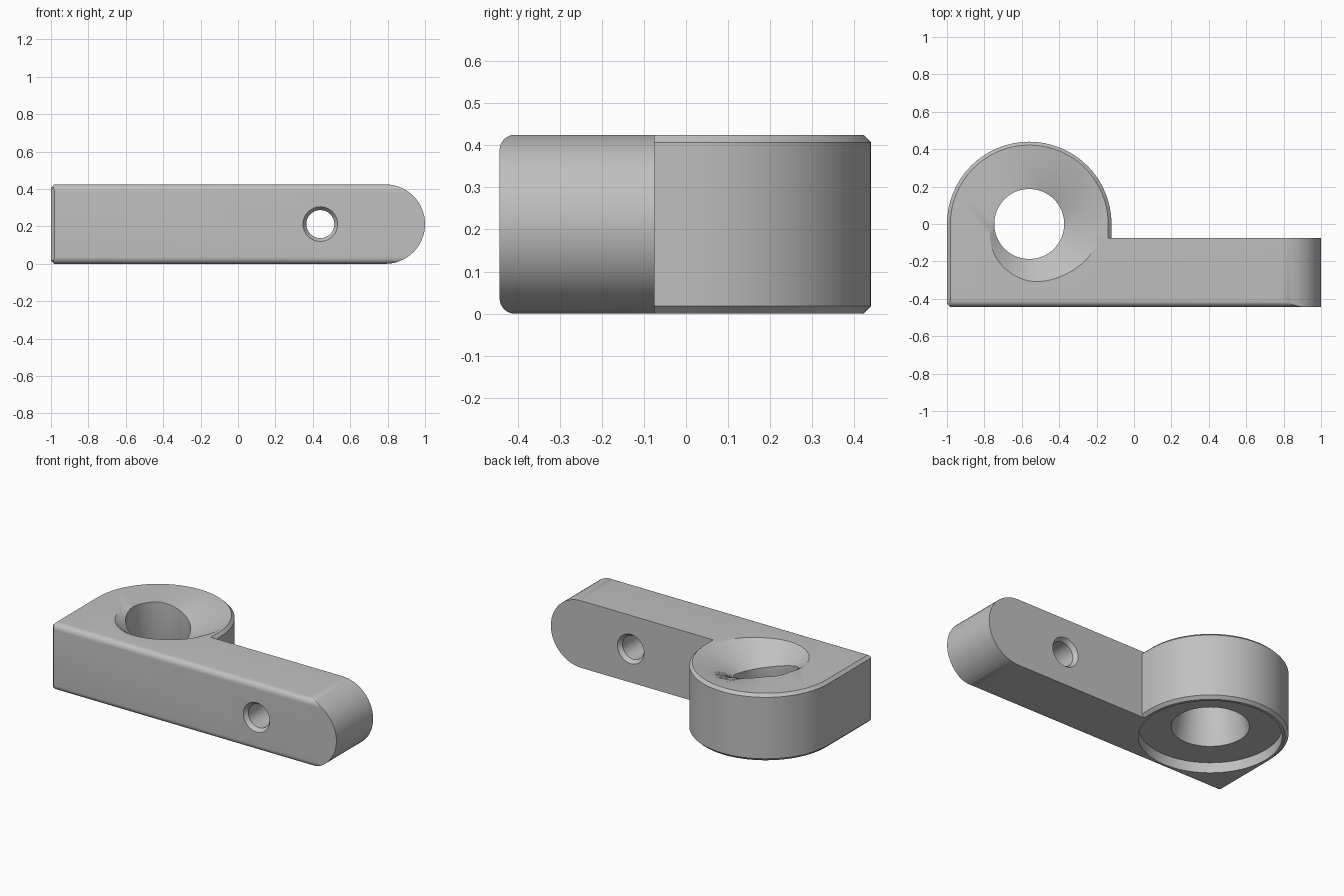
import bpy, bmesh
from math import sin, cos, pi, radians
from mathutils import Vector

old = bpy.data.objects.get("Cube")
if old:
    bpy.data.objects.remove(old, do_unlink=True)

H = 0.425                    # overall height
EYE = Vector((-0.56, 0, 0))  # centre of the round eye
FRONT, BACK = -0.443, -0.075

grey = bpy.data.materials.new("grey")
grey.use_nodes = True
colour = (0.53, 0.53, 0.53, 1)
grey.diffuse_color = colour
grey.node_tree.nodes["Principled BSDF"].inputs["Base Color"].default_value = colour


def finish(name, bm):
    bmesh.ops.recalc_face_normals(bm, faces=bm.faces)
    mesh = bpy.data.meshes.new(name)
    bm.to_mesh(mesh)
    bm.free()
    mesh.materials.append(grey)
    obj = bpy.data.objects.new(name, mesh)
    bpy.context.collection.objects.link(obj)
    return obj


def arc(cx, cy, r, start, end, n):
    steps = [radians(start + (end - start) * i / n) for i in range(n + 1)]
    return [(cx + r * cos(a), cy + r * sin(a)) for a in steps]


def prism(name, outline, to_3d, lo, hi, chamfer=0):
    """Extrude a 2D outline between two levels, optionally chamfering both rims."""
    bm = bmesh.new()
    face = bm.faces.new([bm.verts.new(to_3d(p, q, lo)) for p, q in outline])
    new = bmesh.ops.extrude_face_region(bm, geom=[face])["geom"]
    shift = Vector(to_3d(0, 0, hi)) - Vector(to_3d(0, 0, lo))
    bmesh.ops.translate(bm, vec=shift, verts=[g for g in new if isinstance(g, bmesh.types.BMVert)])
    if chamfer:
        rims = [e for e in bm.edges if abs(e.verts[0].co.z - e.verts[1].co.z) < 1e-5]
        bmesh.ops.bevel(bm, geom=rims, offset=chamfer, segments=1, affect='EDGES')
    return finish(name, bm)


def stack(name, rings, to_3d):
    """Closed solid through rings of 2D/height points, capped at both ends."""
    bm = bmesh.new()
    loops = [[bm.verts.new(to_3d(*p)) for p in ring] for ring in rings]
    for a, b in zip(loops, loops[1:]):
        for i in range(len(a)):
            j = (i + 1) % len(a)
            bm.faces.new((a[i], a[j], b[j], b[i]))
    bm.faces.new(loops[0])
    bm.faces.new(loops[-1])
    return finish(name, bm)


def combine(target, other, operation):
    mod = target.modifiers.new(operation, 'BOOLEAN')
    mod.operation, mod.object, mod.solver = operation, other, 'EXACT'
    bpy.context.view_layer.objects.active = target
    bpy.ops.object.modifier_apply(modifier=mod.name)
    bpy.data.objects.remove(other, do_unlink=True)


# Eye block: square at the front, round at the back, chamfered rims
outline = [(-1, -0.425), (-0.95, -0.475), (-0.12, -0.475)]
outline += arc(EYE.x, 0, 0.44, 0, 180, 32)
body = prism("eye_bracket", outline, lambda p, q, h: (p, q, h), 0, H, 0.018)

# Arm with a half-round end
outline = [(EYE.x, H), (EYE.x, 0)] + arc(1 - H / 2, H / 2, H / 2, -90, 90, 32)
arm = prism("arm", outline, lambda p, q, h: (p, h, q), -0.47, BACK)
combine(body, arm, 'UNION')

# Trim the front to rounded long edges
R = 0.036
outline = arc(FRONT + R, R, R, 270, 180, 8) + arc(FRONT + R, H - R, R, 180, 90, 8)
outline = [(0.6, -0.1), (FRONT + R, -0.1)] + outline[1:-1] + [(FRONT + R, H + 0.1), (0.6, H + 0.1)]
outline = [(0.6, 0)] + arc(FRONT + R, R, R, 270, 180, 8) + arc(FRONT + R, H - R, R, 180, 90, 8) + [(0.6, H)]
slab = prism("front_trim", outline, lambda p, q, h: (h, p, q), -1.2, 1.2)
combine(body, slab, 'INTERSECT')

# Eye opening: recess below, tapered throat, slanted funnel above
reach = [(-180, .2), (-145, .24), (-90, .305), (-55, .33), (0, .4), (35, .415), (125, .415), (180, .2)]


def funnel_radius(deg):
    for (a, ra), (b, rb) in zip(reach, reach[1:]):
        if a <= deg <= b:
            t = (deg - a) / (b - a)
            return ra + (rb - ra) * t * t * (3 - 2 * t) if b == 180 else ra + (rb - ra) * t


N = 64
degs = [-180 + 360 * i / N for i in range(N)]
drop = [max(0.004, 0.062 + 0.064 * cos(radians(d + 30))) for d in degs]
throat = 0.187
rings = [[(r, d, z) for d in degs] for r, z in ((.405, -.1), (.405, .065), (.22, .065), (throat, .23))]
rings.append([(throat, d, H - k) for d, k in zip(degs, drop)])
rings += [[(funnel_radius(d), d, z) for d in degs] for z in (H, H + 0.1)]
opening = stack("opening", rings, lambda r, d, z: EYE + Vector((r * cos(radians(d)), r * sin(radians(d)), z)))
combine(body, opening, 'DIFFERENCE')

# Cross hole through the arm, countersunk on both faces
levels = [(.093, FRONT - .1), (.093, FRONT), (.075, FRONT + .025),
          (.075, BACK - .025), (.093, BACK), (.093, BACK + .1)]
rings = [[(r * cos(2 * pi * i / 32), y, r * sin(2 * pi * i / 32)) for i in range(32)] for r, y in levels]
hole = stack("cross_hole", rings, lambda x, y, z: (0.44 + x, y, H / 2 + z))
combine(body, hole, 'DIFFERENCE')

# Smooth the curves, keep hard edges
bpy.ops.object.select_all(action='DESELECT')
body.select_set(True)
bpy.context.view_layer.objects.active = body
bpy.ops.object.shade_smooth_by_angle(angle=radians(30))
